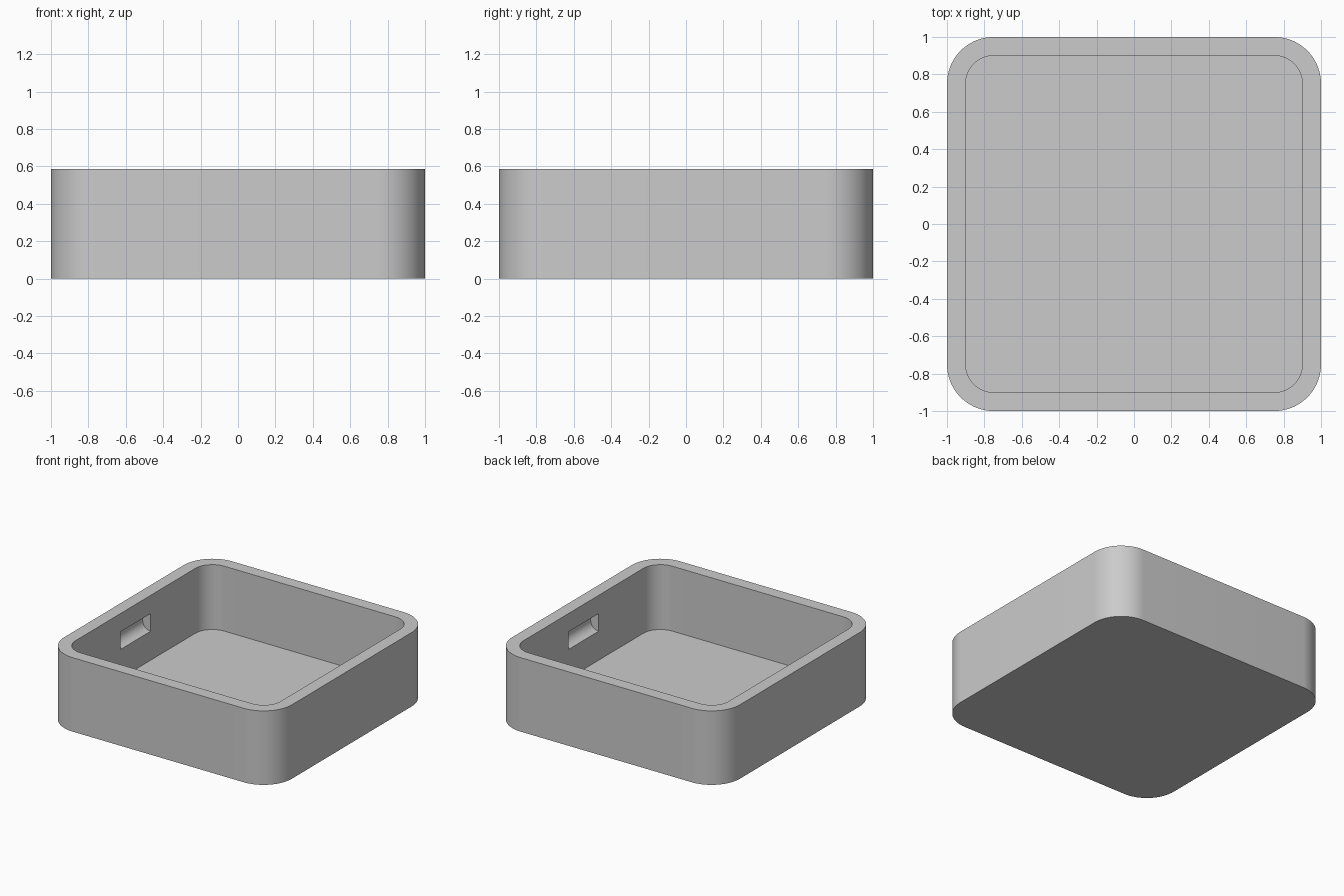
import bpy
import bmesh
import math

if "Cube" in bpy.data.objects:
    bpy.data.objects.remove(bpy.data.objects["Cube"], do_unlink=True)

HEIGHT, FLOOR = 0.587, 0.072
CORNER, OUTER_R, INNER_R = 0.75, 0.25, 0.15
INNER_WALL = CORNER + INNER_R
SLOT_R, SLOT_LENGTH, SLOT_Z = 0.07, 0.38, 0.372
STEPS = 20

grey = bpy.data.materials.new("plain grey")
grey.use_nodes = True
colour = (0.6, 0.6, 0.6, 1)
grey.diffuse_color = colour
grey.node_tree.nodes["Principled BSDF"].inputs["Base Color"].default_value = colour


def rounded_loop(bm, radius, z):
    """Vertices of a square with rounded corners."""
    verts = []
    for quarter, (sx, sy) in enumerate([(1, 1), (-1, 1), (-1, -1), (1, -1)]):
        for i in range(STEPS + 1):
            a = (quarter + i / STEPS) * math.pi / 2
            verts.append(bm.verts.new((sx * CORNER + radius * math.cos(a),
                                       sy * CORNER + radius * math.sin(a), z)))
    return verts


# Tray: outer wall, flat rim, inner wall, floor and underside
bm = bmesh.new()
loops = [rounded_loop(bm, r, z) for r, z in
         [(OUTER_R, 0), (OUTER_R, HEIGHT), (INNER_R, HEIGHT), (INNER_R, FLOOR)]]
for low, high in zip(loops, loops[1:]):
    for i in range(len(low)):
        j = (i + 1) % len(low)
        bm.faces.new((low[i], low[j], high[j], high[i]))
bm.faces.new(loops[0])
bm.faces.new(loops[-1])
bmesh.ops.recalc_face_normals(bm, faces=bm.faces)
mesh = bpy.data.meshes.new("tray")
bm.to_mesh(mesh)
bm.free()
tray = bpy.data.objects.new("tray", mesh)
bpy.context.collection.objects.link(tray)
mesh.materials.append(grey)

# Half-round finger slots in the two side walls
for side in (-1, 1):
    bpy.ops.mesh.primitive_cylinder_add(
        vertices=48, radius=SLOT_R, depth=SLOT_LENGTH,
        location=(side * INNER_WALL, 0, SLOT_Z), rotation=(math.pi / 2, 0, 0))
    cutter = bpy.context.object
    cutter.name = "slot_cutter"
    cutter.hide_render = True
    cutter.data.materials.append(grey)
    cut = tray.modifiers.new("slot", 'BOOLEAN')
    cut.operation = 'DIFFERENCE'
    cut.solver = 'EXACT'
    cut.object = cutter
    bpy.ops.object.select_all(action='DESELECT')
    tray.select_set(True)
    bpy.context.view_layer.objects.active = tray
    bpy.ops.object.modifier_apply(modifier=cut.name)
    bpy.data.objects.remove(cutter, do_unlink=True)

bpy.ops.object.shade_smooth_by_angle(angle=math.radians(30))
